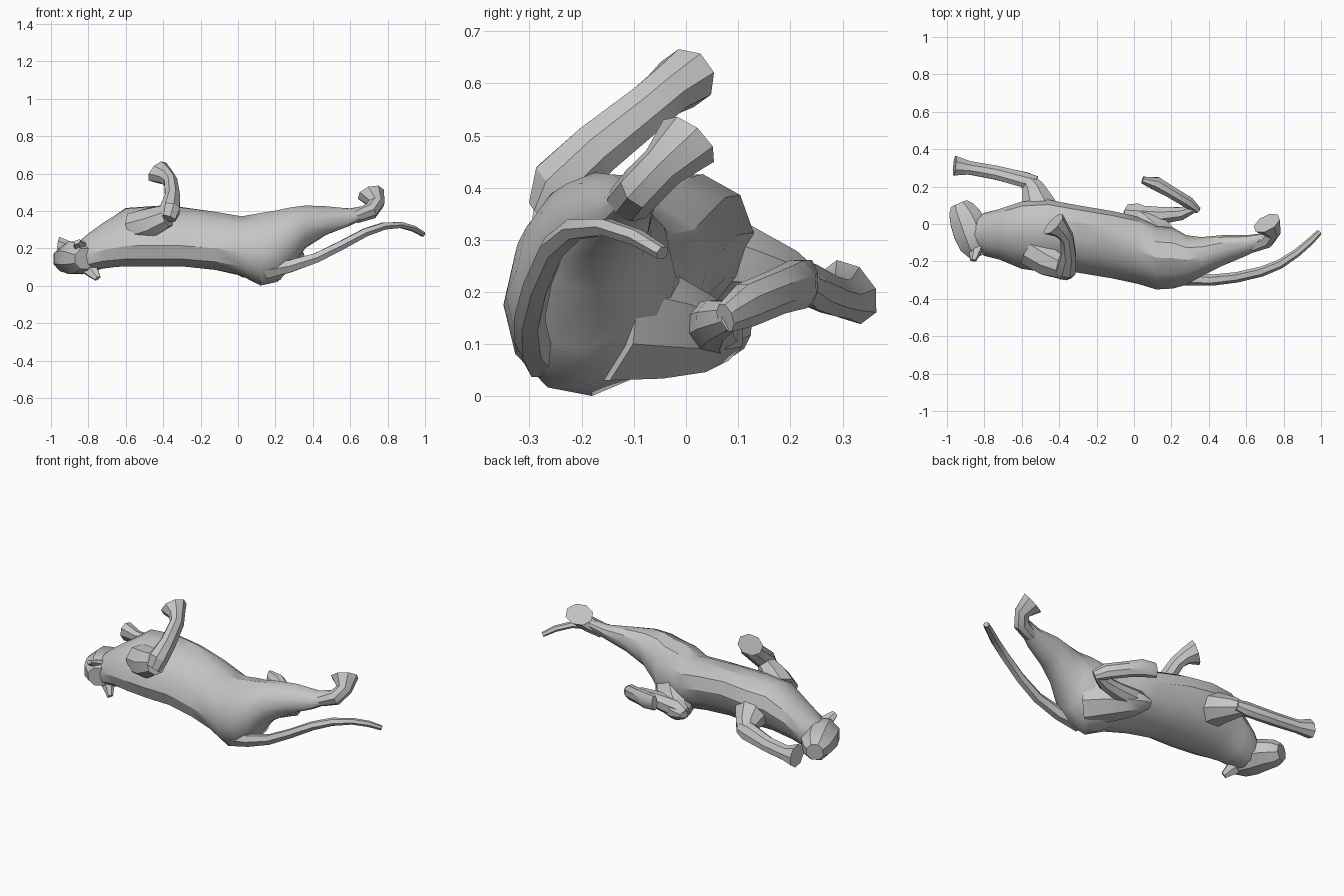
import bpy, bmesh, math
from mathutils import Vector

coat = bpy.data.materials.new("grey coat")
coat.diffuse_color = (0.56, 0.56, 0.56, 1)


def skin(name, rings):
    """Join rings of points into one closed surface."""
    bm = bmesh.new()
    rows = [[bm.verts.new(p) for p in ring] for ring in rings]
    n = len(rows[0])
    for r, s in zip(rows, rows[1:]):
        for i in range(n):
            j = (i + 1) % n
            bm.faces.new((r[i], r[j], s[j], s[i]))
    bm.faces.new(rows[0])
    bm.faces.new(rows[-1])
    bmesh.ops.recalc_face_normals(bm, faces=bm.faces)
    mesh = bpy.data.meshes.new(name)
    bm.to_mesh(mesh)
    bm.free()
    mesh.materials.append(coat)
    ob = bpy.data.objects.new(name, mesh)
    bpy.context.collection.objects.link(ob)
    bpy.ops.object.select_all(action='DESELECT')
    ob.select_set(True)
    bpy.context.view_layer.objects.active = ob
    bpy.ops.object.shade_smooth_by_angle(angle=math.radians(32))
    return ob


def limb(name, path, ref, sides=8):
    """Tube along a path of (x, y, z, half width along ref, half width across)."""
    pts = [Vector(p[:3]) for p in path]
    ref = Vector(ref)
    rings = []
    for k, (c, p) in enumerate(zip(pts, path)):
        t = (pts[min(k + 1, len(pts) - 1)] - pts[max(k - 1, 0)]).normalized()
        u = (ref - t * ref.dot(t)).normalized()
        v = t.cross(u)
        rings.append([c + u * p[3] * math.cos(a) + v * p[4] * math.sin(a)
                      for a in (math.tau * (i + 0.5) / sides for i in range(sides))])
    return skin(name, rings)


def trunk(name, sections, sides=12):
    """Sections across x: (x, y low, y high, z low, z high, lean)."""
    rings = []
    for x, y0, y1, z0, z1, lean in sections:
        ring = []
        for i in range(sides):
            a = math.tau * i / sides
            ring.append((x, (y0 + y1) / 2 + (y1 - y0) / 2 * math.cos(a),
                         (z0 + z1) / 2 + (z1 - z0) / 2 * math.sin(a + lean)))
        rings.append(ring)
    return skin(name, rings)


# Neck, chest, belly, hips and the thigh that trails behind them
trunk("body", [
    (-0.86, -0.13, 0.02, 0.08, 0.23, 0.1),
    (-0.80, -0.17, 0.06, 0.07, 0.28, 0.1),
    (-0.72, -0.19, 0.08, 0.09, 0.34, 0.2),
    (-0.60, -0.24, 0.12, 0.10, 0.42, 0.3),
    (-0.46, -0.26, 0.13, 0.10, 0.43, 0.3),
    (-0.30, -0.26, 0.10, 0.10, 0.425, 0.3),
    (-0.12, -0.29, 0.07, 0.08, 0.40, 0.25),
    (0.02, -0.32, 0.04, 0.05, 0.375, 0.2),
    (0.12, -0.35, -0.01, 0.00, 0.39, 0.1),
    (0.21, -0.345, -0.02, 0.02, 0.405, 0.1),
    (0.28, -0.325, -0.06, 0.09, 0.42, 0.1),
    (0.36, -0.28, -0.07, 0.20, 0.43, 0.1),
    (0.47, -0.225, -0.06, 0.27, 0.427, 0.2),
    (0.60, -0.17, -0.06, 0.32, 0.415, 0.3),
    (0.68, -0.13, -0.05, 0.36, 0.43, 0.3),
])

# Upper hind foot, bent up at the hock
limb("upper_hind_foot", [
    (0.63, -0.11, 0.37, 0.035, 0.045),
    (0.71, -0.085, 0.40, 0.045, 0.045),
    (0.74, -0.045, 0.44, 0.045, 0.045),
    (0.71, 0.005, 0.49, 0.078, 0.062)], (1, 0, -0.3))

# Upper foreleg, reaching up and across
limb("upper_foreleg", [
    (-0.55, -0.14, 0.31, 0.09, 0.09),
    (-0.46, -0.20, 0.34, 0.09, 0.08),
    (-0.38, -0.235, 0.375, 0.07, 0.06)], (0, 1, 1))
limb("upper_forearm", [
    (-0.38, -0.275, 0.36, 0.05, 0.03),
    (-0.365, -0.245, 0.405, 0.058, 0.058),
    (-0.35, -0.17, 0.475, 0.043, 0.055),
    (-0.36, -0.07, 0.555, 0.038, 0.05),
    (-0.385, -0.035, 0.585, 0.045, 0.05),
    (-0.43, 0.0, 0.61, 0.075, 0.058)], (1, 0, 0))

# Lower foreleg, stretched beside the head
limb("lower_foreleg", [
    (-0.49, 0.0, 0.27, 0.11, 0.12),
    (-0.51, 0.10, 0.25, 0.085, 0.10),
    (-0.54, 0.19, 0.225, 0.06, 0.065),
    (-0.575, 0.245, 0.21, 0.03, 0.04)], (0, 0, 1))
limb("lower_forearm", [
    (-0.52, 0.225, 0.22, 0.035, 0.03),
    (-0.58, 0.235, 0.215, 0.055, 0.038),
    (-0.74, 0.275, 0.195, 0.045, 0.037),
    (-0.88, 0.30, 0.19, 0.045, 0.035),
    (-0.96, 0.312, 0.20, 0.068, 0.05)], (0, -0.6, 0.8))

# Lower hind leg, folded under the belly
limb("lower_thigh", [
    (0.18, -0.16, 0.15, 0.13, 0.12),
    (0.11, -0.06, 0.135, 0.11, 0.11),
    (0.04, 0.02, 0.12, 0.08, 0.09),
    (-0.01, 0.065, 0.115, 0.05, 0.06),
    (-0.045, 0.085, 0.115, 0.02, 0.025)], (0, 0, 1))
limb("lower_shin", [
    (-0.05, 0.065, 0.12, 0.03, 0.025),
    (0.01, 0.05, 0.125, 0.06, 0.055),
    (0.14, 0.045, 0.135, 0.05, 0.05),
    (0.25, 0.055, 0.145, 0.042, 0.038),
    (0.33, 0.085, 0.155, 0.03, 0.02)], (0, 0, 1))
limb("lower_hind_foot", [
    (0.34, 0.075, 0.15, 0.03, 0.02),
    (0.29, 0.115, 0.175, 0.045, 0.034),
    (0.19, 0.175, 0.20, 0.045, 0.035),
    (0.12, 0.215, 0.215, 0.05, 0.04),
    (0.045, 0.235, 0.22, 0.045, 0.02)], (0, 0, 1))

# Tail, curling up past the trailing leg
limb("tail", [
    (0.15, -0.27, 0.08, 0.05, 0.05),
    (0.28, -0.295, 0.105, 0.037, 0.035),
    (0.42, -0.30, 0.15, 0.03, 0.03),
    (0.55, -0.285, 0.215, 0.027, 0.028),
    (0.68, -0.255, 0.285, 0.025, 0.027),
    (0.78, -0.215, 0.32, 0.022, 0.025),
    (0.87, -0.155, 0.325, 0.018, 0.022),
    (0.94, -0.095, 0.305, 0.017, 0.02),
    (0.99, -0.045, 0.275, 0.014, 0.016)], (0, 0, 1), 6)

# Head, with the face turned to the back
limb("head", [
    (-0.82, -0.165, 0.145, 0.06, 0.06),
    (-0.845, -0.11, 0.15, 0.095, 0.09),
    (-0.87, -0.04, 0.15, 0.105, 0.095),
    (-0.90, 0.03, 0.145, 0.095, 0.08),
    (-0.925, 0.08, 0.14, 0.075, 0.07),
    (-0.937, 0.107, 0.138, 0.05, 0.05)], (1, 0, 0))

# Ears
for side, base, tip in (("upper", (-0.84, -0.12, 0.20), (-0.86, -0.195, 0.235)),
                        ("lower", (-0.79, -0.11, 0.09), (-0.75, -0.15, 0.04))):
    limb(side + "_ear", [base + (0.045, 0.025), tip + (0.02, 0.012)], (1, 0, 0.6), 6)
